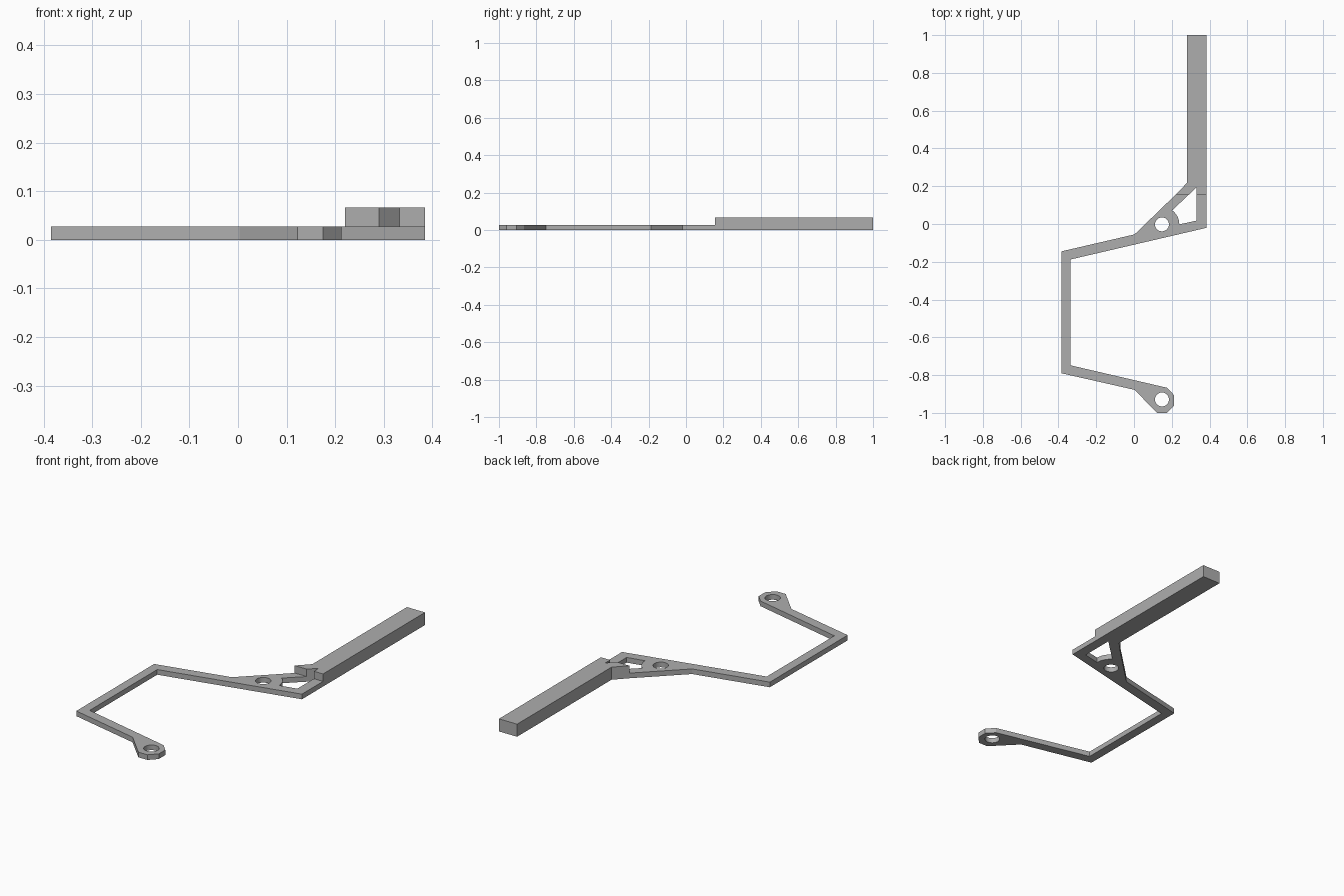
import bpy
import bmesh
from math import sin, cos, tau, radians

cube = bpy.data.objects.get("Cube")
if cube:
    bpy.data.objects.remove(cube)

grey = bpy.data.materials.new("plain grey")
grey.use_nodes = True
colour = (0.42, 0.42, 0.42, 1)
grey.diffuse_color = colour
grey.node_tree.nodes["Principled BSDF"].inputs["Base Color"].default_value = colour


def arc(cx, cy, r, start, end, steps):
    """Points along an arc, angles in degrees."""
    return [(cx + r * cos(radians(start + (end - start) * i / steps)),
             cy + r * sin(radians(start + (end - start) * i / steps)))
            for i in range(steps + 1)]


def slab(name, height, outline, holes=()):
    """Fill an outline with holes and extrude it up from the ground."""
    bm = bmesh.new()
    edges = []
    for loop in [outline, *holes]:
        vs = [bm.verts.new((x, y, 0)) for x, y in loop]
        edges += [bm.edges.new((a, b)) for a, b in zip(vs, vs[1:] + vs[:1])]
    bmesh.ops.triangle_fill(bm, edges=edges, use_beauty=True)
    top = bmesh.ops.extrude_face_region(bm, geom=bm.faces[:])["geom"]
    bmesh.ops.translate(bm, vec=(0, 0, height),
                        verts=[v for v in top if isinstance(v, bmesh.types.BMVert)])
    bmesh.ops.recalc_face_normals(bm, faces=bm.faces[:])
    mesh = bpy.data.meshes.new(name)
    bm.to_mesh(mesh)
    bm.free()
    mesh.materials.append(grey)
    ob = bpy.data.objects.new(name, mesh)
    bpy.context.collection.objects.link(ob)
    bpy.context.view_layer.objects.active = ob
    ob.select_set(True)
    bpy.ops.object.shade_smooth_by_angle(angle=radians(30))
    ob.select_set(False)
    return ob


step_y = 0.155

# Thin bent arm: outer side, eyelet tip, inner side, then the brace window
arm = [(0.22, step_y), (0.003, -0.055), (-0.385, -0.145), (-0.385, -0.79),
       (0.003, -0.878), (0.122, -1.0), (0.175, -1.0), (0.213, -0.96),
       (0.213, -0.907), (0.175, -0.867), (-0.337, -0.748), (-0.337, -0.188),
       (0.385, -0.02), (0.385, step_y), (0.332, step_y), (0.332, 0.018)]
arm += arc(0.148, -0.002, 0.092, 0, 54, 6)
arm += [(0.29, step_y)]
pin_holes = [arc(0.148, y, 0.037, 0, 345, 23) for y in (-0.002, -0.929)]
slab("bent_arm", 0.027, arm, pin_holes)

# Thick straight handle with the notch at the top of the window
handle = [(0.22, step_y), (0.29, step_y), (0.332, 0.196), (0.332, step_y),
          (0.385, step_y), (0.385, 1.0), (0.28, 1.0), (0.28, 0.217)]
slab("handle", 0.066, handle)
